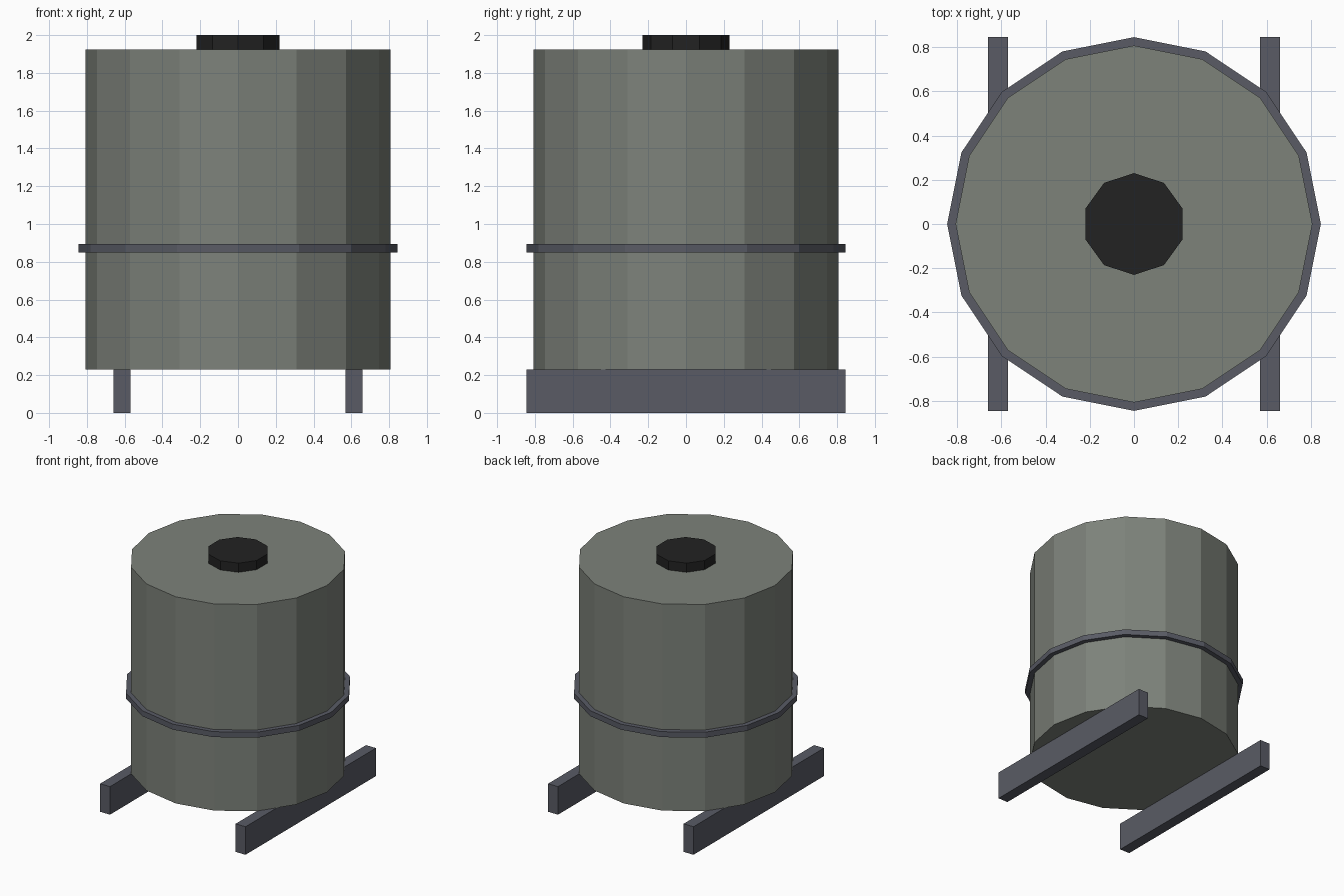
import bpy
import math

default = bpy.data.objects.get("Cube")
if default:
    bpy.data.objects.remove(default, do_unlink=True)


def material(name, rgb):
    mat = bpy.data.materials.new(name)
    mat.use_nodes = True
    colour = (*rgb, 1.0)
    mat.diffuse_color = colour
    bsdf = next(n for n in mat.node_tree.nodes if n.type == "BSDF_PRINCIPLED")
    bsdf.inputs["Base Color"].default_value = colour
    return mat


def finish(name, mat):
    obj = bpy.context.object
    obj.name = obj.data.name = name
    obj.data.materials.append(mat)
    return obj


def drum(name, sides, radius, bottom, top, mat):
    """Upright flat-sided cylinder with a corner on the y axis."""
    bpy.ops.mesh.primitive_cylinder_add(
        vertices=sides, radius=radius, depth=top - bottom,
        location=(0, 0, (bottom + top) / 2))
    return finish(name, mat)


def ring(name, sides, inner, outer, bottom, top, mat):
    """Closed hoop with a rectangular section, corners aligned to the drum."""
    section = [(inner, bottom), (outer, bottom), (outer, top), (inner, top)]
    n = len(section)
    verts, faces = [], []
    for i in range(sides):
        a = math.tau * i / sides
        verts += [(r * math.sin(a), r * math.cos(a), z) for r, z in section]
        j = (i + 1) % sides
        for k in range(n):
            m = (k + 1) % n
            faces.append((i * n + k, i * n + m, j * n + m, j * n + k))
    mesh = bpy.data.meshes.new(name)
    mesh.from_pydata(verts, [], faces)
    mesh.materials.append(mat)
    obj = bpy.data.objects.new(name, mesh)
    bpy.context.collection.objects.link(obj)
    # Make the hoop's faces point outwards
    import bmesh
    bm = bmesh.new()
    bm.from_mesh(mesh)
    bmesh.ops.recalc_face_normals(bm, faces=bm.faces)
    bm.to_mesh(mesh)
    bm.free()
    return obj


tank_grey = material("grey green paint", (0.205, 0.223, 0.195))
steel = material("blue grey steel", (0.100, 0.105, 0.130))
black = material("black rubber", (0.016, 0.016, 0.016))

# Tank body, the hoop round it and the filler cap
base, lid = 0.23, 1.925
drum("tank_body", 16, 0.807, base, lid, tank_grey)
ring("tank_band", 16, 0.80, 0.845, 0.85, 0.895, steel)
drum("filler_cap", 10, 0.23, lid, 2.0, black)

# Pair of support rails running front to back
for side, x in (("left", 0.615), ("right", -0.615)):
    bpy.ops.mesh.primitive_cube_add(size=1, location=(x, 0, base / 2))
    rail = finish(side + "_rail", steel)
    rail.scale = (0.09, 1.69, base)
